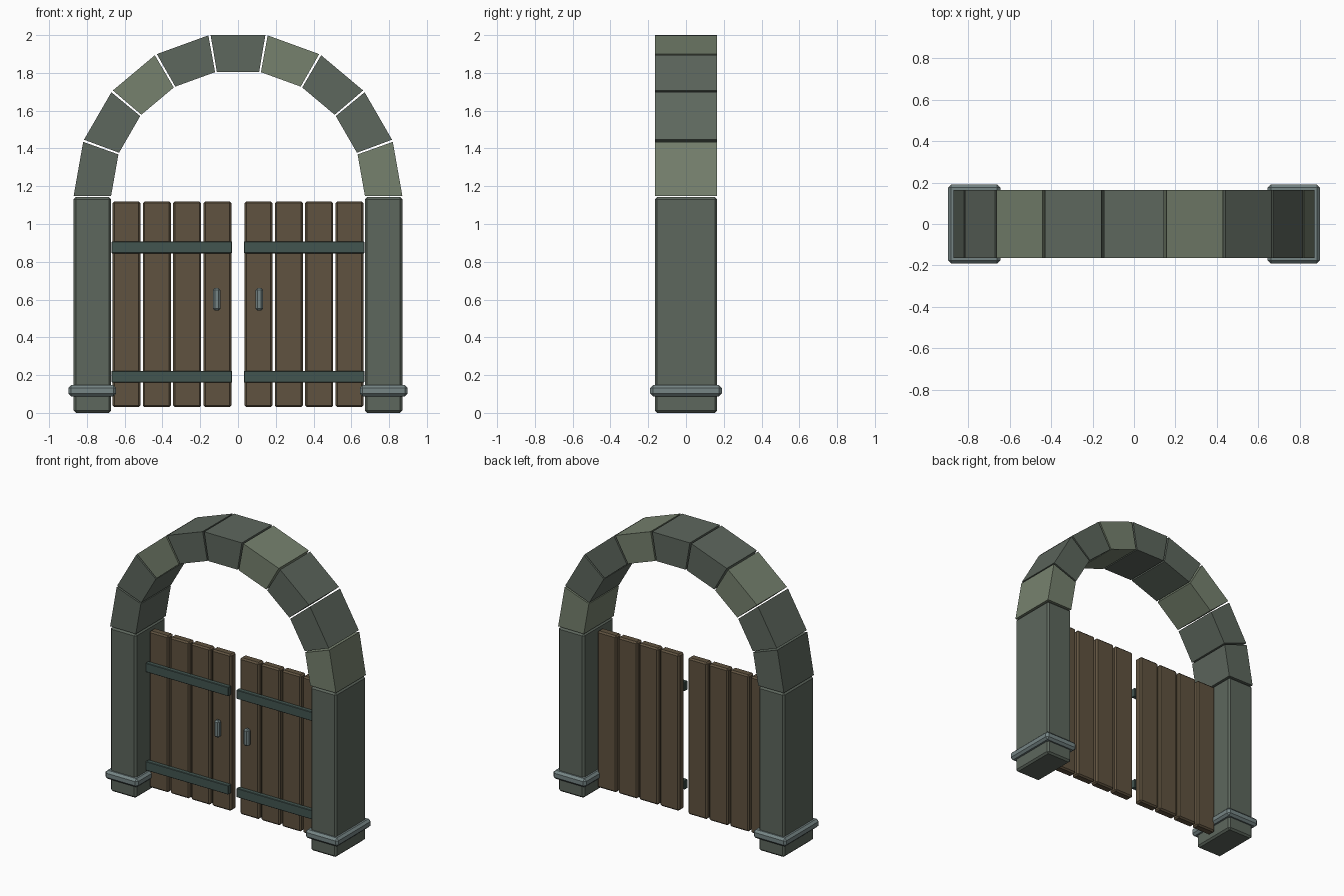
import bpy, bmesh
from math import sin, cos, radians

if "Cube" in bpy.data.objects:
    bpy.data.objects.remove(bpy.data.objects["Cube"])


def material(name, r, g, b):
    m = bpy.data.materials.new(name)
    m.diffuse_color = (r, g, b, 1)
    m.use_nodes = True
    m.node_tree.nodes["Principled BSDF"].inputs["Base Color"].default_value = m.diffuse_color
    return m


STONE = material("dark_stone", 0.11, 0.135, 0.11)
LIGHT = material("light_stone", 0.18, 0.22, 0.155)
TRIM = material("trim_stone", 0.18, 0.235, 0.235)
WOOD = material("wood", 0.115, 0.085, 0.05)
IRON = material("iron", 0.055, 0.09, 0.08)


def finish(name, bm, mat):
    bmesh.ops.recalc_face_normals(bm, faces=bm.faces)
    mesh = bpy.data.meshes.new(name)
    bm.to_mesh(mesh)
    bm.free()
    mesh.materials.append(mat)
    ob = bpy.data.objects.new(name, mesh)
    bpy.context.collection.objects.link(ob)
    return ob


def box(name, x, y, z, mat, bevel=0.0):
    """Box from (min, max) ranges, with an optional flat chamfer."""
    bm = bmesh.new()
    bmesh.ops.create_cube(bm, size=1)
    for v in bm.verts:
        v.co = [(r[0] + r[1]) / 2 + c * (r[1] - r[0]) for r, c in zip((x, y, z), v.co)]
    if bevel:
        bmesh.ops.bevel(bm, geom=bm.edges[:], offset=bevel, segments=1, affect='EDGES')
    return finish(name, bm, mat)


def pair(name, x, y, z, mat, bevel=0.0):
    """Matching boxes on the right and left."""
    box(name + "_right", x, y, z, mat, bevel)
    box(name + "_left", (-x[1], -x[0]), y, z, mat, bevel)


# Pillars and their collars
SPRING, R_IN, R_OUT, DEPTH = 1.143, 0.672, 0.87, 0.165
pair("pillar", (R_IN, R_OUT), (-DEPTH, DEPTH), (0, SPRING), STONE, 0.012)
pair("pillar_collar", (0.645, 0.898), (-0.19, 0.19), (0.088, 0.147), TRIM, 0.015)

# Arch of nine wedge stones with thin open joints
for i in range(9):
    a, b = radians(180 - 20 * i - 0.4), radians(160 - 20 * i + 0.4)
    bm = bmesh.new()
    face = bm.faces.new([bm.verts.new((r * cos(t), -DEPTH, SPRING + r * sin(t)))
                         for r, t in ((R_IN, a), (R_OUT, a), (R_OUT, b), (R_IN, b))])
    ext = bmesh.ops.extrude_face_region(bm, geom=[face], use_keep_orig=True)
    moved = [v for v in ext["geom"] if isinstance(v, bmesh.types.BMVert)]
    bmesh.ops.translate(bm, verts=moved, vec=(0, 2 * DEPTH, 0))
    finish(f"arch_stone_{i + 1}", bm, LIGHT if i % 3 == 2 else STONE)

# Gate leaves: four planks each
for i in range(4):
    c = 0.108 + 0.161 * i
    pair(f"plank_{i + 1}", (c - 0.074, c + 0.074), (-0.03, 0.03), (0.03, 1.12), WOOD, 0.01)

# Iron straps and handles on the front
for name, z in (("lower_strap", (0.16, 0.223)), ("upper_strap", (0.845, 0.908))):
    pair(name, (0.031, 0.669), (-0.062, -0.03), z, IRON, 0.003)
pair("handle", (0.093, 0.133), (-0.08, -0.045), (0.542, 0.66), TRIM, 0.01)
